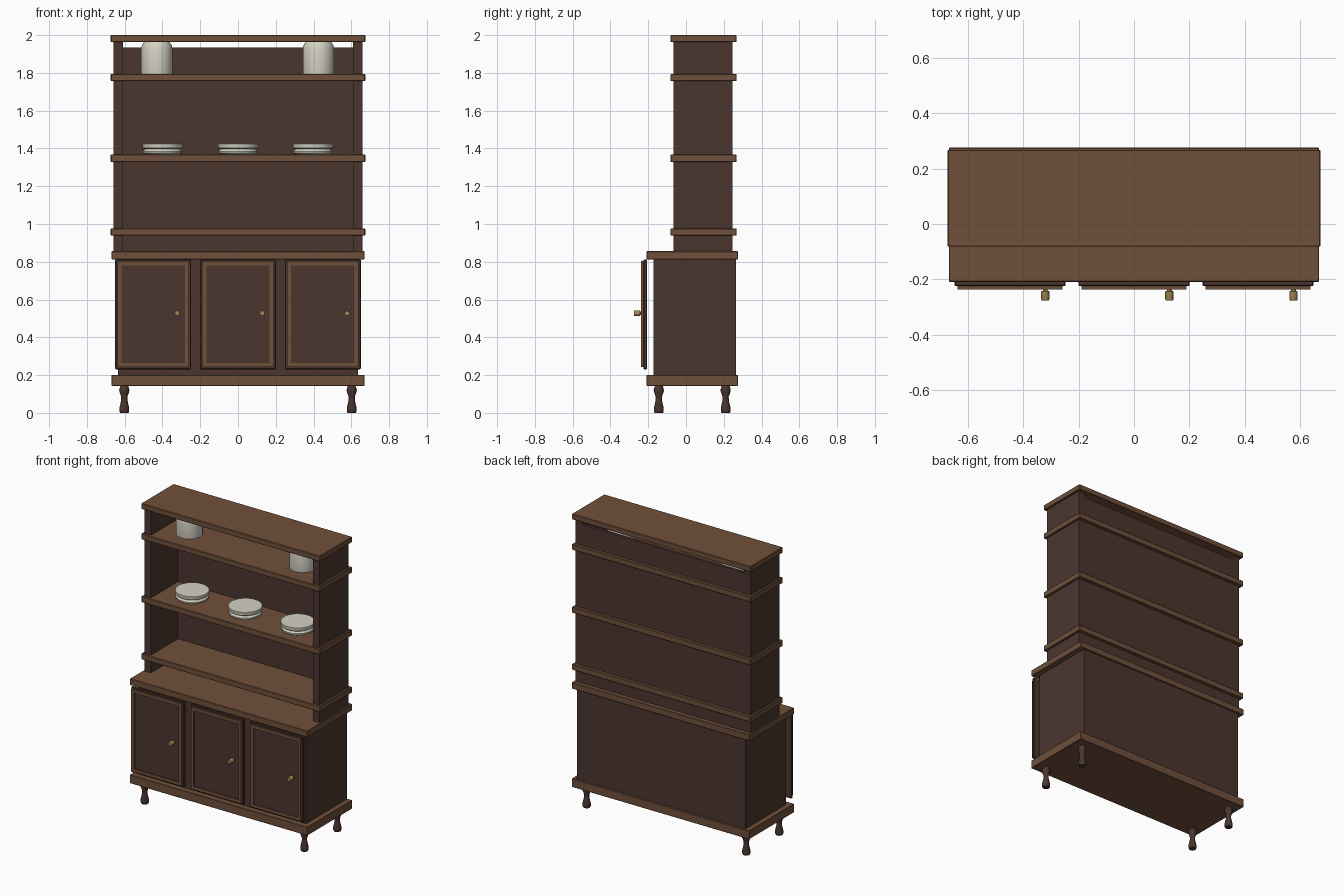
import bpy, bmesh, math
from mathutils import Matrix

if "Cube" in bpy.data.objects:
    bpy.data.objects.remove(bpy.data.objects["Cube"])


def material(name, rgb):
    m = bpy.data.materials.new(name)
    m.diffuse_color = (*rgb, 1)
    m.use_nodes = True
    m.node_tree.nodes["Principled BSDF"].inputs["Base Color"].default_value = m.diffuse_color
    return m


DARK = material("dark_wood", (0.07, 0.036, 0.028))
LIGHT = material("light_wood", (0.16, 0.079, 0.042))
CERAMIC = material("ceramic", (0.66, 0.64, 0.55))
BRASS = material("brass", (0.36, 0.24, 0.085))


def finish(name, bm, mat):
    bmesh.ops.recalc_face_normals(bm, faces=bm.faces)
    me = bpy.data.meshes.new(name)
    bm.to_mesh(me)
    bm.free()
    me.materials.append(mat)
    ob = bpy.data.objects.new(name, me)
    bpy.context.collection.objects.link(ob)
    return ob


def add_box(bm, x, y, z):
    size = Matrix.Diagonal((x[1] - x[0], y[1] - y[0], z[1] - z[0], 1))
    mid = Matrix.Translation([(a + b) / 2 for a, b in (x, y, z)])
    bmesh.ops.create_cube(bm, size=1, matrix=mid @ size)


def box(name, x, y, z, mat, bevel=0):
    bm = bmesh.new()
    add_box(bm, x, y, z)
    ob = finish(name, bm, mat)
    if bevel:
        mod = ob.modifiers.new("bevel", 'BEVEL')
        mod.width, mod.segments = bevel, 1
    return ob


def lathe(name, profile, loc, mat, sides, rot=(0, 0, 0)):
    """Spin (radius, height) points around local z, with capped ends."""
    bm = bmesh.new()
    rings = [[bm.verts.new((r * math.cos(2 * math.pi * i / sides),
                            r * math.sin(2 * math.pi * i / sides), h))
              for i in range(sides)] for r, h in profile]
    for a, b in zip(rings, rings[1:]):
        for i in range(sides):
            j = (i + 1) % sides
            bm.faces.new((a[i], a[j], b[j], b[i]))
    bm.faces.new(rings[0])
    bm.faces.new(rings[-1])
    ob = finish(name, bm, mat)
    ob.location, ob.rotation_euler = loc, rot
    bpy.ops.object.select_all(action='DESELECT')
    ob.select_set(True)
    bpy.context.view_layer.objects.active = ob
    bpy.ops.object.shade_smooth_by_angle(angle=math.radians(35))
    return ob


# Lower cabinet
box("base_plinth", (-0.67, 0.67), (-0.21, 0.276), (0.143, 0.201), LIGHT, 0.003)
box("cabinet_body", (-0.634, 0.634), (-0.172, 0.266), (0.2, 0.814), DARK)
box("countertop", (-0.67, 0.67), (-0.21, 0.276), (0.813, 0.856), LIGHT, 0.003)

# Turned legs
LEG = [(0.022, 0), (0.026, 0.008), (0.026, 0.025), (0.017, 0.065),
       (0.016, 0.085), (0.026, 0.112), (0.027, 0.122), (0.02, 0.145)]
for x, side in ((-0.602, "left"), (0.602, "right")):
    for y, end in ((-0.144, "front"), (0.21, "back")):
        lathe(f"{end}_{side}_leg", LEG, (x, y, 0), DARK, 12)

# Doors: dark panel, raised moulding and knob
KNOB = [(0.009, 0), (0.009, 0.008), (0.015, 0.01), (0.015, 0.038), (0.013, 0.042)]
for cx, side in ((-0.449, "left"), (0, "middle"), (0.449, "right")):
    box(f"{side}_door", (cx - 0.201, cx + 0.201), (-0.225, -0.206),
        (0.23, 0.813), DARK, 0.004)
    bm = bmesh.new()
    for s in (-1, 1):
        add_box(bm, sorted((cx + s * 0.168, cx + s * 0.19)), (-0.237, -0.224),
                (0.242, 0.803))
        z = 0.5225 + s * 0.2695
        add_box(bm, (cx - 0.168, cx + 0.168), (-0.237, -0.224),
                (z - 0.011, z + 0.011))
    finish(f"{side}_door_moulding", bm, LIGHT)
    box(f"{side}_door_inset", (cx - 0.168, cx + 0.168), (-0.23, -0.224),
        (0.264, 0.781), DARK)
    lathe(f"{side}_knob", KNOB, (cx + 0.128, -0.234 + 0.0, 0.527), BRASS, 16,
          (math.pi / 2, 0, 0))

# Upper hutch
for s, side in ((-1, "left"), (1, "right")):
    box(f"{side}_hutch_side", sorted((s * 0.61, s * 0.66)), (-0.066, 0.245),
        (0.855, 1.965), DARK)
box("hutch_back", (-0.655, 0.655), (0.226, 0.2465), (0.855, 1.934), DARK)
for name, z in (("lower_shelf", (0.938, 0.977)), ("middle_shelf", (1.327, 1.367)),
                ("upper_shelf", (1.756, 1.794)), ("hutch_top", (1.963, 2.0))):
    box(name, (-0.674, 0.674), (-0.082, 0.268), z, LIGHT, 0.003)

# Stacked dishes and jars
DISH = [(0.09, 0), (0.102, 0.008), (0.103, 0.018), (0.093, 0.029),
        (0.105, 0.036), (0.107, 0.042), (0.107, 0.056), (0.105, 0.058)]
for i, x in enumerate((-0.4, 0, 0.396)):
    lathe(f"dish_stack_{i + 1}", DISH, (x, 0.078, 1.367), CERAMIC, 32)
JAR = [(0.082, 0), (0.083, 0.005), (0.083, 0.135), (0.079, 0.152), (0.066, 0.172)]
for x, side in ((-0.43, "left"), (0.426, "right")):
    lathe(f"{side}_jar", JAR, (x, 0.09, 1.794), CERAMIC, 32)
